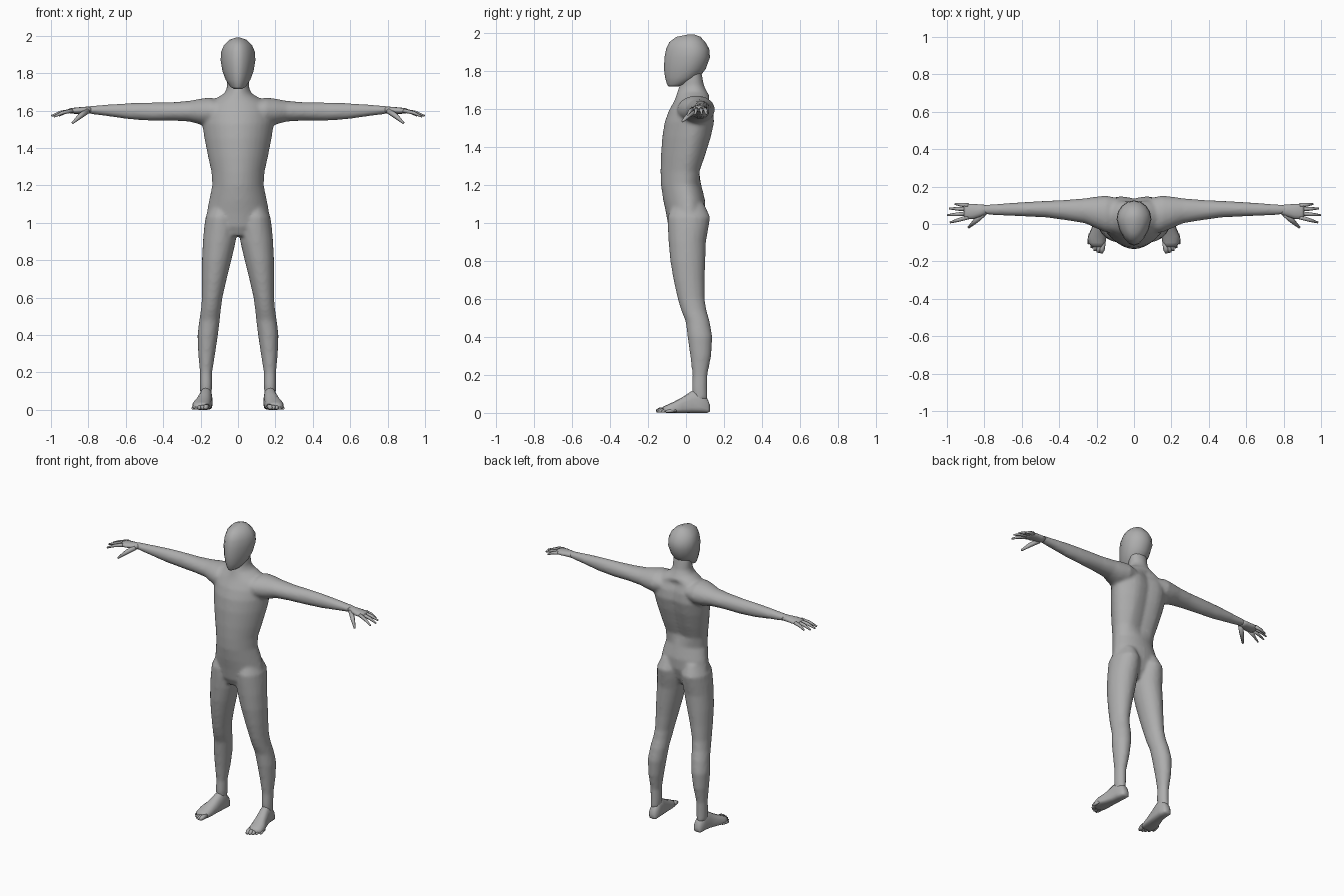
import bpy, bmesh, math
from mathutils import Vector

grey = bpy.data.materials.new("body grey")
grey.diffuse_color = (0.42, 0.42, 0.42, 1)


def loft(bm, axis, sections, n=20, mid=0.5, taper=0.0, power=1.0, sides=(1,)):
    """Skin rings (t, u0, u1, v0, v1) along an axis; mid is where each ring is widest."""
    for side in sides:
        rings = []
        for t, u0, u1, v0, v1 in sections:
            vm, uc, ur = v0 + mid * (v1 - v0), (u0 + u1) / 2, (u1 - u0) / 2
            ring = []
            for k in range(n):
                a = 2 * math.pi * k / n
                c, s = math.cos(a), math.sin(a)
                c = math.copysign(abs(c) ** power, c)
                s = math.copysign(abs(s) ** power, s)
                u = uc + ur * c * (1 - taper * max(0, -s))
                v = vm + s * ((v1 - vm) if s > 0 else (vm - v0))
                p = {"x": (t, u, v), "y": (u, t, v), "z": (u, v, t)}[axis]
                ring.append(bm.verts.new((p[0] * side, p[1], p[2])))
            rings.append(ring)
        skin(bm, rings)


def skin(bm, rings):
    n = len(rings[0])
    faces = [bm.faces.new((a[i], a[(i + 1) % n], b[(i + 1) % n], b[i]))
             for a, b in zip(rings, rings[1:]) for i in range(n)]
    faces += [bm.faces.new(rings[0]), bm.faces.new(rings[-1])]
    bmesh.ops.recalc_face_normals(bm, faces=faces)


def digit(bm, points, radii, n=6):
    """Tapered tube through points, for fingers and toes."""
    pts = [Vector(p) for p in points]
    d = (pts[-1] - pts[0]).normalized()
    a = d.cross(Vector((0, 0, 1))).normalized()
    b = d.cross(a)
    skin(bm, [[bm.verts.new(p + r * (a * math.cos(2 * math.pi * k / n)
                                     + b * math.sin(2 * math.pi * k / n)))
               for k in range(n)] for p, r in zip(pts, radii)])


def finish(bm, name, mirror=False):
    me = bpy.data.meshes.new(name)
    bm.to_mesh(me)
    bm.free()
    me.materials.append(grey)
    ob = bpy.data.objects.new(name, me)
    bpy.context.collection.objects.link(ob)
    for p in me.polygons:
        p.use_smooth = True
    if mirror:
        ob.modifiers.new("mirror", "MIRROR").use_mirror_merge = False
    return ob


# torso with neck: z, half width, front y, back y
torso = [(0.93, 0.09, -0.07, 0.05), (0.98, 0.165, -0.093, 0.08), (1.05, 0.168, -0.105, 0.10),
         (1.12, 0.155, -0.12, 0.10), (1.20, 0.138, -0.132, 0.08), (1.27, 0.142, -0.134, 0.088),
         (1.35, 0.16, -0.132, 0.115), (1.45, 0.18, -0.125, 0.145), (1.53, 0.192, -0.112, 0.162),
         (1.59, 0.19, -0.09, 0.155), (1.635, 0.17, -0.065, 0.137), (1.665, 0.12, -0.052, 0.125),
         (1.69, 0.075, -0.045, 0.11), (1.72, 0.06, -0.035, 0.095), (1.80, 0.058, -0.02, 0.08)]
body = bmesh.new()
loft(body, "z", [(z, -w, w, f, b) for z, w, f, b in torso], n=32, mid=0.58, taper=0.12)

# hollow along the spine between the shoulder blades
for v in body.verts:
    if v.co.y > 0.04 and 1.25 < v.co.z < 1.64:
        v.co.y -= 0.026 * max(0, 1 - abs(v.co.x) / 0.09)

# legs: z, inner x, outer x, front y, back y
legs = [(1.10, 0.03, 0.14, -0.07, 0.095), (1.03, 0.008, 0.174, -0.098, 0.128),
        (0.97, 0.004, 0.182, -0.096, 0.118), (0.90, 0.012, 0.188, -0.092, 0.105),
        (0.80, 0.035, 0.193, -0.083, 0.102), (0.70, 0.06, 0.193, -0.066, 0.098),
        (0.60, 0.083, 0.193, -0.044, 0.098), (0.54, 0.091, 0.198, -0.026, 0.108),
        (0.48, 0.097, 0.207, -0.002, 0.125), (0.40, 0.107, 0.217, 0.008, 0.139),
        (0.30, 0.122, 0.213, 0.022, 0.133), (0.20, 0.138, 0.204, 0.034, 0.113),
        (0.13, 0.138, 0.204, 0.03, 0.112), (0.07, 0.142, 0.202, 0.035, 0.113)]
loft(body, "z", legs, sides=(1, -1))

# arms: x, front y, back y, bottom z, top z
arms = [(0.09, -0.05, 0.14, 1.54, 1.655), (0.15, -0.045, 0.153, 1.52, 1.67),
        (0.20, -0.025, 0.147, 1.525, 1.664), (0.26, 0.003, 0.138, 1.541, 1.652),
        (0.35, 0.018, 0.13, 1.546, 1.645), (0.47, 0.035, 0.124, 1.546, 1.643),
        (0.58, 0.04, 0.118, 1.553, 1.64), (0.70, 0.045, 0.11, 1.57, 1.632),
        (0.79, 0.05, 0.104, 1.582, 1.625), (0.83, 0.052, 0.1, 1.588, 1.618)]
loft(body, "x", arms, sides=(1, -1))
ob = finish(body, "body")
rm = ob.modifiers.new("blend parts", "REMESH")
rm.mode, rm.voxel_size, rm.use_smooth_shade = "VOXEL", 0.01, True
sm = ob.modifiers.new("soften joins", "SMOOTH")
sm.factor, sm.iterations = 0.5, 6

# head
head = [(1.716, 0.022, -0.092, -0.045), (1.728, 0.042, -0.1, 0.0), (1.765, 0.066, -0.11, 0.07),
        (1.81, 0.083, -0.116, 0.104), (1.87, 0.093, -0.113, 0.126), (1.915, 0.09, -0.104, 0.122),
        (1.95, 0.075, -0.088, 0.102), (1.978, 0.047, -0.05, 0.076), (1.99, 0.012, 0.01, 0.045)]
bm = bmesh.new()
loft(bm, "z", [(z, -w, w, f, b) for z, w, f, b in head], n=16, mid=0.58, taper=0.2)
finish(bm, "head")

# hands: palm, four fingers and thumb
bm = bmesh.new()
palm = [(0.785, 0.052, 0.102, 1.584, 1.623), (0.82, 0.04, 0.104, 1.583, 1.62),
        (0.86, 0.027, 0.108, 1.582, 1.617), (0.895, 0.026, 0.107, 1.584, 1.613),
        (0.908, 0.034, 0.1, 1.588, 1.608)]
loft(bm, "x", palm, n=12)
for root_y, x, y, z in [(0.099, 0.958, 0.107, 1.572), (0.079, 0.988, 0.083, 1.574),
                        (0.057, 0.998, 0.047, 1.572), (0.037, 0.984, 0.008, 1.567)]:
    root, tip = Vector((0.885, root_y, 1.6)), Vector((x, y, z))
    knuckle = root.lerp(tip, 0.55) + Vector((0, 0, 0.006))
    digit(bm, [root, knuckle, tip], [0.012, 0.010, 0.005])
digit(bm, [(0.805, 0.055, 1.598), (0.845, 0.018, 1.57), (0.885, -0.019, 1.533)],
      [0.016, 0.014, 0.006])
finish(bm, "hands", True)

# feet: y, inner x, outer x, bottom z, top z, then five toes
bm = bmesh.new()
foot = [(0.126, 0.15, 0.185, 0.008, 0.04), (0.113, 0.138, 0.197, 0, 0.075),
        (0.07, 0.136, 0.204, 0, 0.125), (0.03, 0.138, 0.21, 0, 0.115),
        (-0.02, 0.142, 0.226, 0, 0.082), (-0.065, 0.146, 0.245, 0, 0.058),
        (-0.10, 0.152, 0.243, 0, 0.042), (-0.122, 0.16, 0.225, 0.003, 0.032)]
loft(bm, "y", foot, n=16, mid=0.25, power=0.8)
for k in range(5):
    r = 0.015 - 0.0015 * k
    x, y = 0.172 + 0.017 * k, -0.15 + 0.003 * k * k
    digit(bm, [(x - 0.006, y + 0.05, r + 0.004), (x, y + 0.012, r), (x + 0.003, y - 0.006, r * 0.7)],
          [r, r, r * 0.55])
finish(bm, "feet", True)
